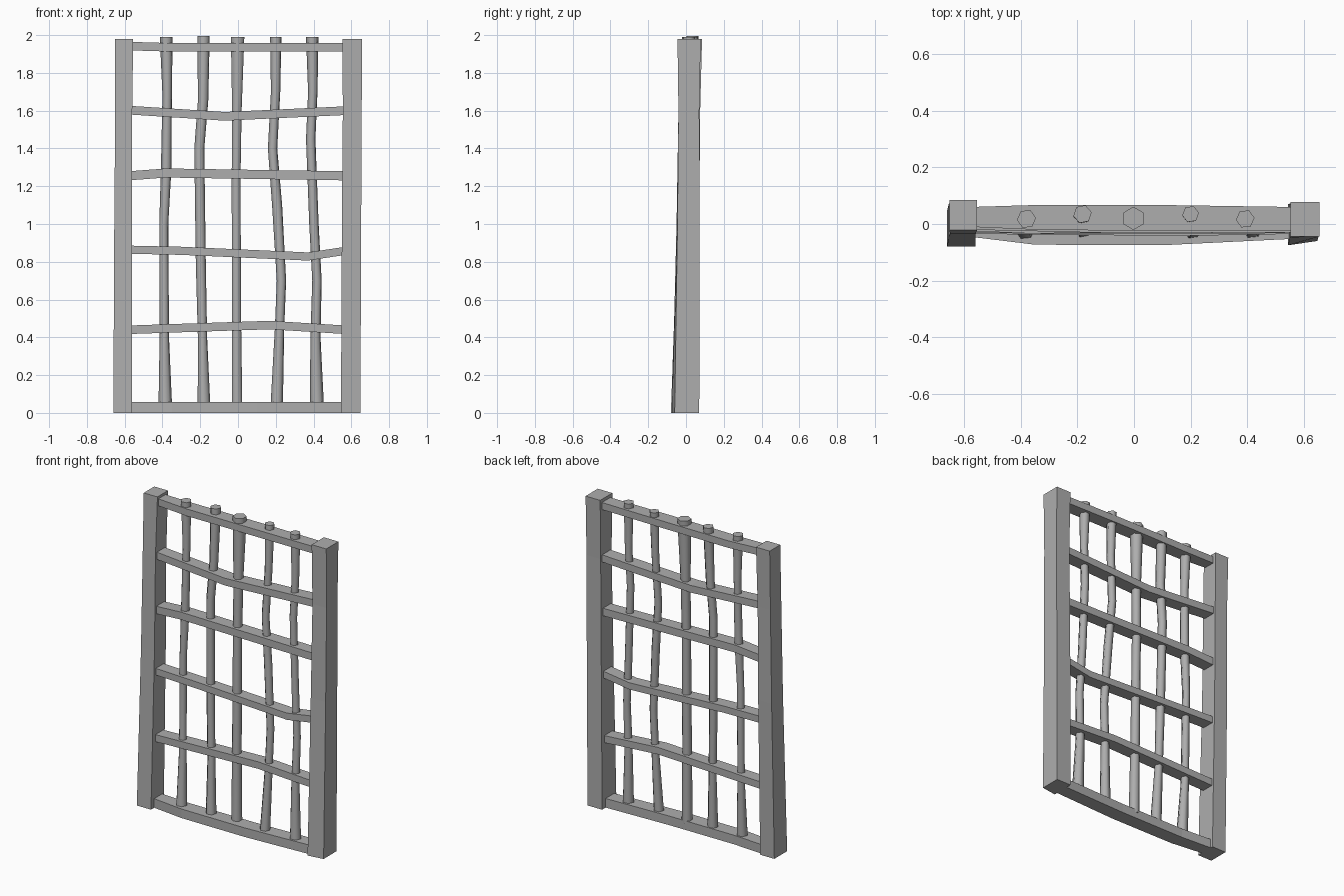
import bpy, math
from mathutils import Vector

cube = bpy.data.objects.get("Cube")
if cube:
    bpy.data.objects.remove(cube, do_unlink=True)

grey = bpy.data.materials.new("iron_grey")
grey.use_nodes = True
colour = (0.42, 0.42, 0.42, 1)
grey.diffuse_color = colour
grey.node_tree.nodes["Principled BSDF"].inputs["Base Color"].default_value = colour


def loft(name, rings, smooth=False):
    """Skin a closed solid through rings that have equal point counts."""
    n = len(rings[0])
    verts = [Vector(p) for ring in rings for p in ring]
    faces = [(k * n + i, k * n + (i + 1) % n, (k + 1) * n + (i + 1) % n, (k + 1) * n + i)
             for k in range(len(rings) - 1) for i in range(n)]
    faces += [tuple(reversed(range(n))), tuple(range(len(verts) - n, len(verts)))]
    mesh = bpy.data.meshes.new(name)
    mesh.from_pydata(verts, [], faces)
    mesh.materials.append(grey)
    obj = bpy.data.objects.new(name, mesh)
    bpy.context.collection.objects.link(obj)
    if smooth:
        bpy.ops.object.select_all(action='DESELECT')
        obj.select_set(True)
        bpy.context.view_layer.objects.active = obj
        bpy.ops.object.shade_smooth_by_angle(angle=math.radians(65))
    return obj


def post(name, sections):
    """Square post; each section is z, x range, y range, front skew."""
    loft(name, [[(x0, y0, z), (x1, y0 + skew, z), (x1, y1, z), (x0, y1, z)]
                for z, x0, x1, y0, y1, skew in sections])


def rail(name, height, points):
    """Flat rail; each point is x, front y, back y, centre z."""
    h = height / 2
    loft(name, [[(x, y0, z - h), (x, y1, z - h), (x, y1, z + h), (x, y0, z + h)]
                for x, y0, y1, z in points])


def bar(name, turn, points):
    """Six-sided hand-forged bar; each point is z, x, y, radius."""
    angles = [turn + i * math.pi / 3 for i in range(6)]
    loft(name, [[(x + r * math.cos(a), y + r * math.sin(a), z) for a in angles]
                for z, x, y, r in points], smooth=True)


# Side posts
post("right_post", [(0, -.66, -.56, -.08, .05, 0), (1, -.655, -.56, -.045, .07, 0),
                    (1.6, -.65, -.56, -.035, .075, 0), (1.98, -.652, -.555, -.022, .085, 0)])
post("left_post", [(0, .545, .648, -.075, .07, .015), (1, .55, .652, -.05, .072, .005),
                   (1.6, .555, .655, -.04, .07, 0), (1.98, .553, .656, -.045, .078, 0)])

# Cross rails
rail("bottom_rail", .058, [(-.58, -.045, .035, .029), (-.35, -.073, .02, .029),
                           (.1, -.075, .02, .029), (.57, -.052, .035, .029)])
rail("lower_rail", .045, [(-.58, -.035, .045, .44), (.17, -.042, .04, .465), (.57, -.035, .045, .44)])
rail("lower_middle_rail", .043, [(-.58, -.03, .05, .864), (-.3, -.035, .045, .858),
                                 (.37, -.035, .045, .828), (.57, -.03, .05, .858)])
rail("upper_middle_rail", .048, [(-.58, -.025, .055, 1.255), (-.38, -.033, .05, 1.27),
                                 (.57, -.03, .05, 1.255)])
rail("upper_rail", .046, [(-.58, -.02, .06, 1.603), (-.07, -.032, .053, 1.57), (.57, -.03, .055, 1.6)])
rail("top_rail", .045, [(-.58, -.01, .06, 1.942), (-.35, -.02, .067, 1.935),
                        (.1, -.025, .067, 1.937), (.57, -.025, .06, 1.937)])

# Upright bars, each slightly bent and flared at its ends
bar("bar_1", .1, [(.04, -.385, -.02, .036), (.4, -.39, 0, .025), (1, -.393, .008, .024),
                  (1.3, -.38, .01, .028), (1.68, -.375, .015, .025), (1.99, -.38, .018, .034)])
bar("bar_2", .2, [(.04, -.18, -.015, .034), (.4, -.188, 0, .025), (.8, -.197, .005, .027),
                  (1.4, -.205, .015, .027), (1.65, -.185, .02, .028), (1.995, -.182, .035, .033)])
bar("bar_3", math.pi / 6, [(.04, -.005, -.005, .032), (.5, -.008, 0, .028), (1.25, -.01, .01, .027),
                           (1.6, -.006, .013, .029), (1.99, -.002, .02, .041)])
bar("bar_4", .15, [(.04, .205, -.02, .033), (.45, .22, -.003, .025), (.7, .23, 0, .025),
                   (1.1, .207, .01, .027), (1.4, .183, .018, .025), (1.7, .199, .025, .025),
                   (1.99, .2, .035, .03)])
bar("bar_5", .1, [(.04, .418, -.015, .037), (.4, .41, -.005, .027), (.7, .418, 0, .025),
                  (1, .402, .005, .025), (1.45, .385, .01, .025), (1.7, .396, .015, .025),
                  (1.99, .393, .018, .033)])
